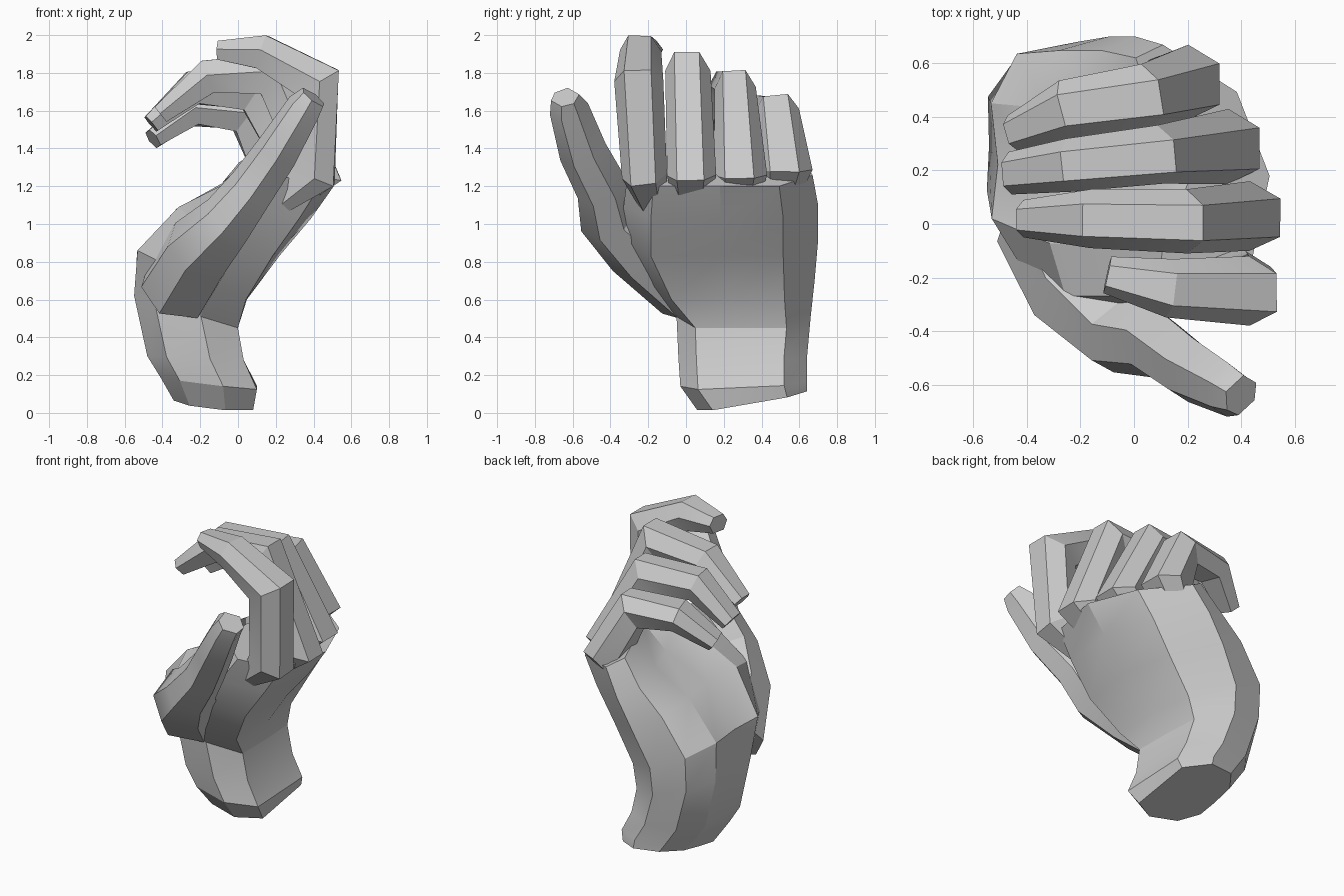
import bpy, bmesh, math
from mathutils import Vector

cube = bpy.data.objects.get("Cube")
if cube:
    bpy.data.objects.remove(cube, do_unlink=True)

skin = bpy.data.materials.new("plain grey")
skin.use_nodes = True
GREY = (0.6, 0.6, 0.6, 1)
skin.diffuse_color = GREY
skin.node_tree.nodes["Principled BSDF"].inputs["Base Color"].default_value = GREY


def loft(name, rings):
    """Skin a list of equal-length point rings and cap both ends."""
    bm = bmesh.new()
    loops = [[bm.verts.new(p) for p in ring] for ring in rings]
    n = len(loops[0])
    for a, b in zip(loops, loops[1:]):
        for i in range(n):
            j = (i + 1) % n
            bm.faces.new((a[i], a[j], b[j], b[i]))
    bm.faces.new(loops[0])
    bm.faces.new(loops[-1])
    bmesh.ops.recalc_face_normals(bm, faces=bm.faces)
    mesh = bpy.data.meshes.new(name)
    bm.to_mesh(mesh)
    bm.free()
    mesh.materials.append(skin)
    ob = bpy.data.objects.new(name, mesh)
    bpy.context.collection.objects.link(ob)
    bpy.ops.object.select_all(action="DESELECT")
    ob.select_set(True)
    bpy.context.view_layer.objects.active = ob
    bpy.ops.object.shade_smooth_by_angle(angle=math.radians(25))


# Six-sided finger section: (across, thickness)
HEX = [(-.6, 1), (.5, 1), (1, .1), (.6, -1), (-.6, -1), (-1, .1)]


def digit(name, joints, side):
    """Loft along joints given as (x, y, z, half width, half thickness)."""
    pts = [Vector(j[:3]) for j in joints]
    rings = []
    for i, (p, j) in enumerate(zip(pts, joints)):
        t = Vector()
        if i > 0:
            t += (p - pts[i - 1]).normalized()
        if i < len(pts) - 1:
            t += (pts[i + 1] - p).normalized()
        t.normalize()
        across = (Vector(side) - t * t.dot(Vector(side))).normalized()
        out = across.cross(t)
        rings.append([p + across * u * j[3] + out * v * j[4] for u, v in HEX])
    loft(name, rings)


# Palm and wrist: dorsal x, z; palmar x, z; y range; knuckle bow; sideways tilt
PALM = [
    (.08, .00, -.34, .04, .06, .64, 0, .1),
    (.10, .12, -.41, .18, -.03, .64, 0, .03),
    (.03, .28, -.48, .30, -.04, .64, 0, 0),
    (.00, .45, -.55, .62, -.05, .66, .1, 0),
    (.05, .60, -.53, .86, -.20, .68, .2, 0),
    (.22, .83, -.30, 1.09, -.33, .70, .4, 0),
    (.39, 1.03, -.03, 1.22, -.33, .70, .7, 0),
    (.51, 1.20, .14, 1.37, -.31, .67, .9, 0),
]
# Section as (dorsal to palmar, side to side, hollow of the palm)
SECTION = [(0, .14, 0), (0, .5, 0), (0, .82, 0), (.35, 1, 0), (.75, .95, 0),
           (.97, .74, 0), (1, .48, .2), (1, .25, 0), (.8, .06, 0), (.35, 0, 0)]
rings = []
for dx, dz, px, pz, y0, y1, bow, tilt in PALM:
    ring = []
    for u, v, hollow in SECTION:
        u -= hollow * bow
        y = y0 + (y1 - y0) * v
        shift = bow * (y - .12) ** 2
        ring.append((dx + (px - dx) * u - shift,
                     y, dz + (pz - dz) * u + tilt * v))
    rings.append(ring)
loft("palm", rings)

# Fingers: root inside the palm, knuckle, middle joint, end joint, tip
FINGERS = {
    "index_finger": [(.24, -.18, 1.12, .08, .06), (.4, -.22, 1.26, .12, .12),
                     (.42, -.25, 1.75, .13, .13), (.13, -.24, 1.91, .11, .09),
                     (-.1, -.19, 1.92, .07, .05)],
    "middle_finger": [(.26, .03, 1.12, .1, .07), (.42, .03, 1.26, .13, .13),
                      (.19, .01, 1.8, .12, .13), (-.16, .02, 1.78, .11, .09),
                      (-.41, .02, 1.58, .07, .05)],
    "ring_finger": [(.18, .28, 1.1, .1, .07), (.34, .29, 1.26, .14, .13),
                    (.09, .26, 1.71, .11, .12), (-.24, .22, 1.72, .1, .09),
                    (-.46, .19, 1.53, .08, .05)],
    "little_finger": [(.04, .49, 1.1, .08, .06), (.19, .53, 1.29, .14, .13),
                      (.04, .48, 1.59, .12, .11), (-.25, .43, 1.6, .11, .08),
                      (-.45, .34, 1.45, .07, .05)],
}
for name, joints in FINGERS.items():
    digit(name, joints, (0, 1, 0))

# Thumb with its fleshy base
digit("thumb", [(-.33, .02, .66, .2, .18), (-.2, -.24, .86, .2, .16),
                (-.05, -.41, 1.02, .15, .13), (.07, -.44, 1.18, .12, .12),
                (.21, -.545, 1.38, .11, .11), (.35, -.62, 1.61, .09, .09),
                (.4, -.64, 1.67, .08, .06)],
      (.7, .6, -.3))
